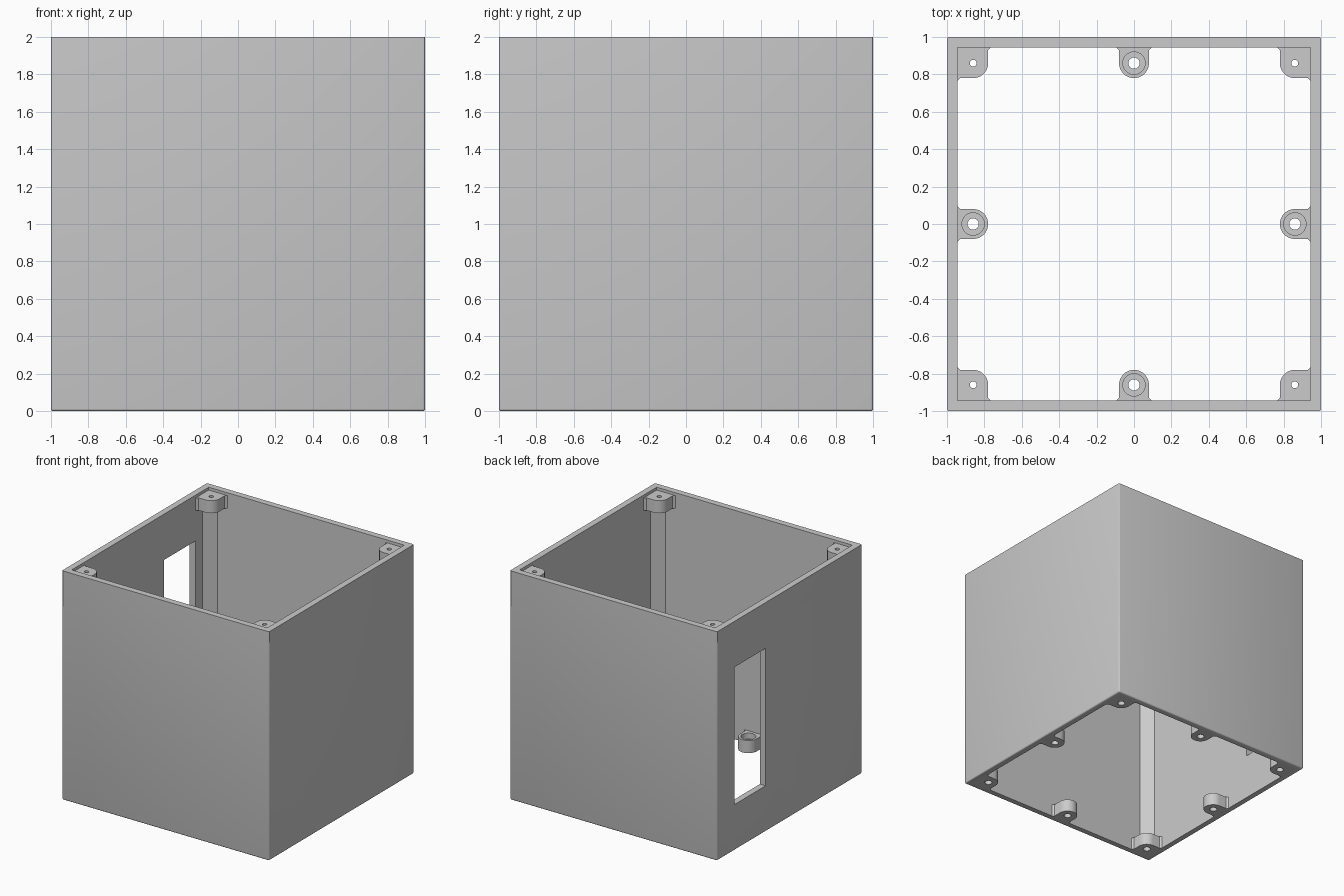
import bpy, bmesh, math
from mathutils import Matrix, Vector

old = bpy.data.objects.get("Cube")
if old:
    bpy.data.objects.remove(old, do_unlink=True)

GREY = (0.6, 0.6, 0.6, 1.0)
grey = bpy.data.materials.new("light grey plastic")
grey.use_nodes = True
grey.diffuse_color = GREY
grey.node_tree.nodes["Principled BSDF"].inputs["Base Color"].default_value = GREY

INNER = 0.945     # inner face of the walls
BOSS = 0.085      # screw centre, measured from the inner wall
R = 0.08          # rounding radius of the lugs
TAB_H = 0.11      # lug height
FIL = 0.015       # flare where a lug meets the wall
TOP = 1.975       # upper lugs sit just under the rim


def add_object(name, bm):
    bmesh.ops.recalc_face_normals(bm, faces=bm.faces)
    mesh = bpy.data.meshes.new(name)
    bm.to_mesh(mesh)
    bm.free()
    mesh.materials.append(grey)
    obj = bpy.data.objects.new(name, mesh)
    bpy.context.collection.objects.link(obj)
    return obj


def box(name, low, high):
    bm = bmesh.new()
    low, high = Vector(low), Vector(high)
    bmesh.ops.create_cube(bm, size=1)
    bmesh.ops.scale(bm, vec=high - low, verts=bm.verts)
    bmesh.ops.translate(bm, vec=(low + high) / 2, verts=bm.verts)
    return add_object(name, bm)


def prism(name, outline, z0, z1):
    bm = bmesh.new()
    face = bm.faces.new([bm.verts.new((x, y, z0)) for x, y in outline])
    new = bmesh.ops.extrude_face_region(bm, geom=[face])["geom"]
    verts = [v for v in new if isinstance(v, bmesh.types.BMVert)]
    bmesh.ops.translate(bm, vec=(0, 0, z1 - z0), verts=verts)
    return add_object(name, bm)


def arc(cx, cy, radius, start, end, steps):
    angles = [math.radians(start + (end - start) * i / steps) for i in range(steps + 1)]
    return [(cx + radius * math.cos(a), cy + radius * math.sin(a)) for a in angles]


def drill(x, y, radius, z0, z1):
    return prism("drill", arc(x, y, radius, 0, 360, 32)[:-1], z0, z1)


def cut(obj, cutter):
    mod = obj.modifiers.new("cut", 'BOOLEAN')
    mod.operation, mod.solver, mod.object = 'DIFFERENCE', 'EXACT', cutter
    activate(obj)
    bpy.ops.object.modifier_apply(modifier=mod.name)
    bpy.data.objects.remove(cutter, do_unlink=True)


def activate(obj):
    bpy.ops.object.select_all(action='DESELECT')
    obj.select_set(True)
    bpy.context.view_layer.objects.active = obj


def finish(obj):
    activate(obj)
    bpy.ops.object.shade_smooth_by_angle(angle=math.radians(30))


def four_sides(obj, names):
    # Copy the part around the box, one quarter turn at a time
    base = obj.data
    for k, name in enumerate(names):
        part = obj if k == 0 else bpy.data.objects.new(name, base.copy())
        if k:
            part.data.transform(Matrix.Rotation(k * math.pi / 2, 4, 'Z'))
            bpy.context.collection.objects.link(part)
        part.name = name


# Walls: open square tube with softened outer edges and a side window
walls = box("walls", (-1, -1, 0), (1, 1, 2))
bm = bmesh.new()
bm.from_mesh(walls.data)
soft = [e for e in bm.edges if sum(v.co.z for v in e.verts) < 3]
bmesh.ops.bevel(bm, geom=soft, offset=0.012, segments=3, profile=0.5, affect='EDGES')
bm.to_mesh(walls.data)
bm.free()
cut(walls, box("hollow", (-INNER, -INNER, -1), (INNER, INNER, 3)))
cut(walls, box("window", (-1.2, 0.33, 0.40), (-0.8, 0.76, 1.60)))
finish(walls)

CORNERS = ["front_right", "front_left", "back_left", "back_right"]
SIDES = ["front", "left", "back", "right"]

# Middle lugs at the base with counterbored screw holes
c = -INNER + BOSS
outline = [(-R - FIL, -INNER), (-R, -INNER + FIL)]
outline += arc(0, c, R, 180, 0, 24)
outline += [(R, -INNER + FIL), (R + FIL, -INNER)]
lug = prism("lug", outline, 0, TAB_H)
cut(lug, drill(0, c, 0.03, -1, 1))
cut(lug, drill(0, c, 0.06, 0.06, 1))
finish(lug)
four_sides(lug, [s + "_lug" for s in SIDES])

# Corner lugs: counterbored at the base, small pilot holes at the top
far = c + R
corner = [(-INNER, -INNER), (far + FIL, -INNER), (far, -INNER + FIL)]
corner += arc(c, c, R, 0, 90, 12)
corner += [(-INNER + FIL, far), (-INNER, far + FIL)]

base_lug = prism("base_lug", corner, 0, TAB_H)
cut(base_lug, drill(c, c, 0.03, -1, 1))
cut(base_lug, drill(c, c, 0.058, 0.06, 1))
finish(base_lug)
four_sides(base_lug, [n + "_base_lug" for n in CORNERS])

top_lug = prism("top_lug", corner, TOP - TAB_H, TOP)
cut(top_lug, drill(c, c, 0.018, 1, 3))
finish(top_lug)
four_sides(top_lug, [n + "_top_lug" for n in CORNERS])

# Triangular corner posts between the lugs
post = prism("post", [(-INNER, -INNER), (c, -INNER), (-INNER, c)], TAB_H, TOP - TAB_H)
finish(post)
four_sides(post, [n + "_post" for n in CORNERS])
